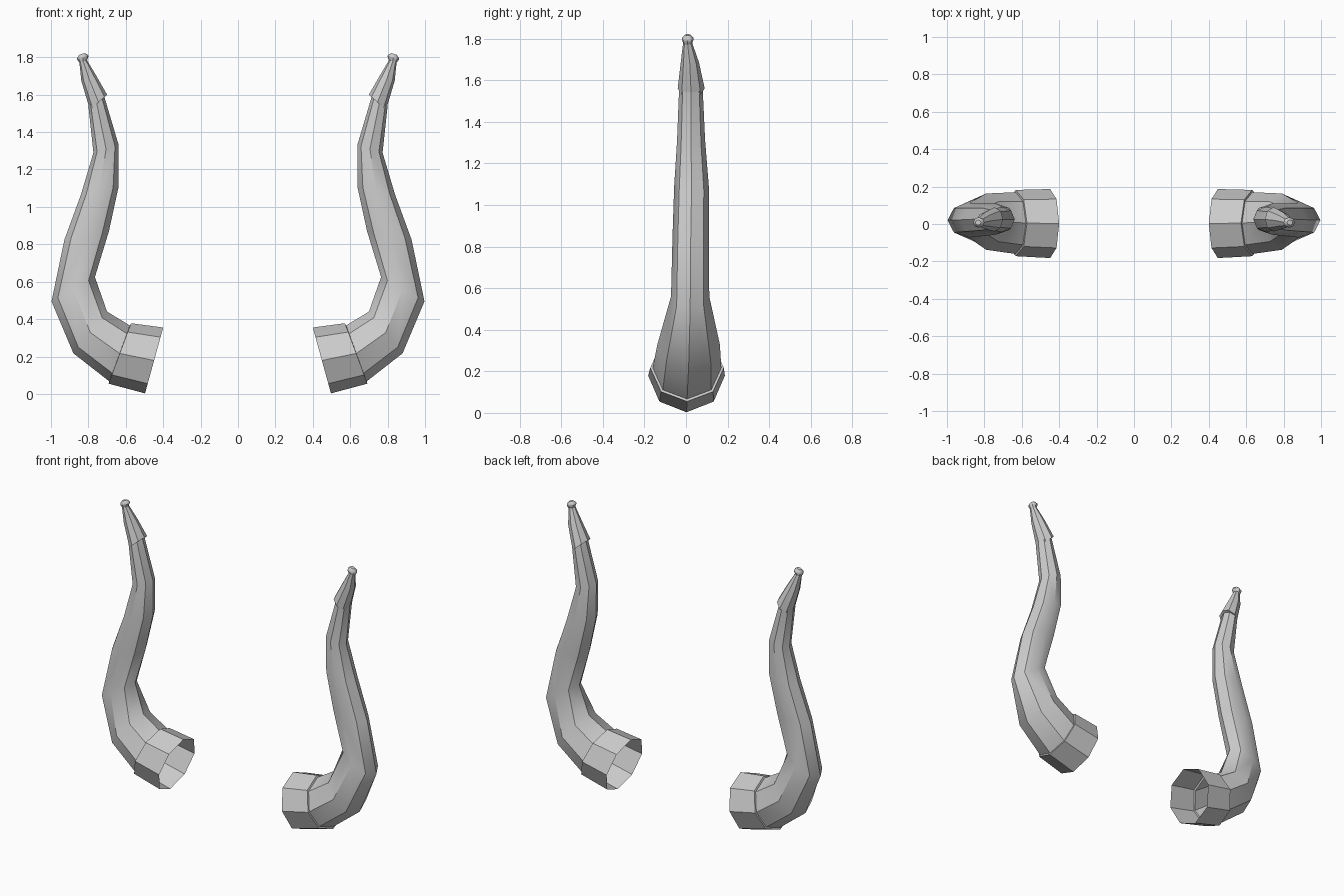
import bpy, bmesh, math
from mathutils import Vector

if "Cube" in bpy.data.objects:
    bpy.data.objects.remove(bpy.data.objects["Cube"])

SIDES = 8


def loft(name, sections, cap_end=False):
    """Tube through rings: (inner x, inner z, outer x, outer z, y min, y max)."""
    bm = bmesh.new()
    rings = []
    for xi, zi, xo, zo, y0, y1 in sections:
        yc = (y0 + y1) / 2
        c = Vector(((xi + xo) / 2, yc, (zi + zo) / 2))
        u = Vector((xi, yc, zi)) - c
        v = Vector((0, (y1 - y0) / 2, 0))
        ring = []
        for k in range(SIDES):
            a = 2 * math.pi * k / SIDES
            ring.append(bm.verts.new(c + u * math.cos(a) + v * math.sin(a)))
        rings.append(ring)
    for r, s in zip(rings, rings[1:]):
        for k in range(SIDES):
            j = (k + 1) % SIDES
            bm.faces.new((r[k], s[k], s[j], r[j]))
    if cap_end:
        bm.faces.new(rings[-1])
    bmesh.ops.recalc_face_normals(bm, faces=bm.faces)
    # open tubes: make sure the walls face away from the tube axis
    f = bm.faces[0] if len(sections) == 2 else bm.faces[SIDES]
    i = 0 if len(sections) == 2 else 1
    pts = [p.co for p in rings[i] + rings[i + 1]]
    mid = sum(pts, Vector()) / len(pts)
    f.normal_update()
    if f.normal.dot(f.calc_center_median() - mid) < 0:
        bmesh.ops.reverse_faces(bm, faces=bm.faces)
    me = bpy.data.meshes.new(name)
    bm.to_mesh(me)
    bm.free()
    ob = bpy.data.objects.new(name, me)
    bpy.context.collection.objects.link(ob)
    bpy.ops.object.select_all(action='DESELECT')
    ob.select_set(True)
    bpy.context.view_layer.objects.active = ob
    bpy.ops.object.shade_smooth_by_angle(angle=math.radians(40))
    # the other side
    m = ob.modifiers.new("Mirror", 'MIRROR')
    m.use_mirror_merge = False
    return ob


# open cuff around the root of the horn
loft("horn_cuff", [
    (0.40, 0.355, 0.497, 0.003, -0.182, 0.187),
    (0.572, 0.378, 0.692, 0.055, -0.172, 0.182),
    (0.578, 0.366, 0.688, 0.067, -0.160, 0.170),
])

# curved, tapering horn
loft("horn_body", [
    (0.578, 0.366, 0.688, 0.067, -0.160, 0.170),
    (0.70, 0.44, 0.88, 0.217, -0.138, 0.163),
    (0.765, 0.625, 0.997, 0.495, -0.072, 0.112),
    (0.69, 0.87, 0.928, 0.825, -0.065, 0.110),
    (0.638, 1.11, 0.84, 1.065, -0.057, 0.110),
    (0.638, 1.33, 0.773, 1.29, -0.043, 0.092),
    (0.715, 1.59, 0.80, 1.54, -0.033, 0.080),
])

# pointed tip cover with a small lip at its lower edge
loft("horn_tip", [
    (0.715, 1.59, 0.798, 1.535, -0.032, 0.078),
    (0.70, 1.60, 0.792, 1.52, -0.040, 0.090),
    (0.757, 1.70, 0.838, 1.675, -0.025, 0.062),
    (0.808, 1.785, 0.848, 1.773, -0.014, 0.030),
], cap_end=True)

# little knob on the very end
loft("horn_knob", [
    (0.810, 1.780, 0.847, 1.770, -0.012, 0.028),
    (0.799, 1.804, 0.860, 1.786, -0.020, 0.036),
    (0.802, 1.812, 0.860, 1.797, -0.019, 0.035),
    (0.818, 1.822, 0.848, 1.814, -0.006, 0.022),
], cap_end=True)
